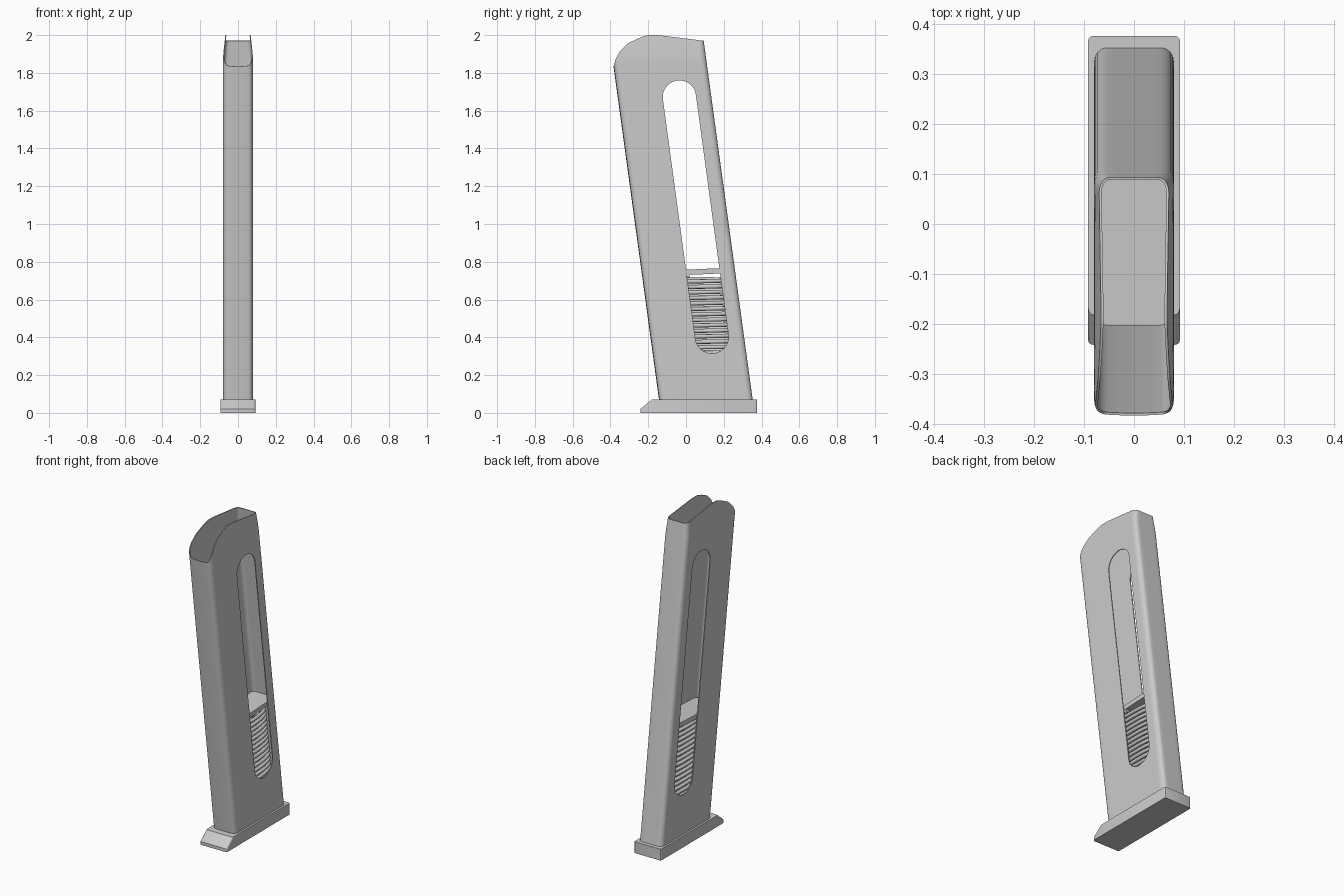
import bpy, bmesh, math

if "Cube" in bpy.data.objects:
    bpy.data.objects.remove(bpy.data.objects["Cube"])

K = 0.1365            # backward lean of the body (dy per dz)
Z0 = 0.07             # top of the base plate
CY, HY, HX = 0.1075, 0.2475, 0.08   # body section at Z0


def lean(y, z):
    return y - K * (z - Z0)


def make(name, bm):
    bmesh.ops.recalc_face_normals(bm, faces=bm.faces)
    me = bpy.data.meshes.new(name)
    bm.to_mesh(me)
    bm.free()
    ob = bpy.data.objects.new(name, me)
    bpy.context.collection.objects.link(ob)
    return ob


def select(ob):
    bpy.ops.object.select_all(action='DESELECT')
    ob.select_set(True)
    bpy.context.view_layer.objects.active = ob


def smooth(ob, angle=30):
    select(ob)
    bpy.ops.object.shade_smooth_by_angle(angle=math.radians(angle))


def prism(pts, hx):
    """Extrude a (y, z) side profile across x."""
    bm = bmesh.new()
    f = bm.faces.new([bm.verts.new((-hx, y, z)) for y, z in pts])
    r = bmesh.ops.extrude_face_region(bm, geom=[f])
    for v in r['geom']:
        if isinstance(v, bmesh.types.BMVert):
            v.co.x = hx
    return bm


def section(hx, hy, rx, ry, bulge=0.0, n_side=36, n_corner=6):
    """Rounded rectangle in (x, y) with finely divided long sides."""
    pts = []
    for sx, sy, a0 in ((1, 1, 0), (-1, 1, 90), (-1, -1, 180), (1, -1, 270)):
        for i in range(n_corner + 1):
            a = math.radians(a0 + 90 * i / n_corner)
            pts.append((sx * (hx - rx) + rx * math.cos(a), sy * (hy - ry) + ry * math.sin(a)))
        if sy == sx:      # short end follows
            y = sy * hy
            pts += [(sx * (hx - rx) * (1 - 2 * j / 6), y) for j in range(1, 6)]
        else:             # long side follows
            x = sx * hx
            pts += [(x, sy * (hy - ry) * (1 - 2 * j / n_side)) for j in range(1, n_side)]
    return [(x, y - (bulge * (1 - (x / hx) ** 2) if y < -hy + ry else 0)) for x, y in pts]


# Top outline of the body, seen from the side
TOP = [(-0.40, 1.80), (-0.381, 1.84), (-0.372, 1.875), (-0.35, 1.915), (-0.31, 1.955),
       (-0.255, 1.982), (-0.205, 2.0), (-0.15, 2.0), (0.12, 1.967)]


def top_z(y0):
    z = 1.9
    for _ in range(40):
        y = min(max(lean(y0, z), TOP[0][0]), TOP[-1][0])
        for (ya, za), (yb, zb) in zip(TOP, TOP[1:]):
            if ya <= y <= yb:
                z = za + (zb - za) * (y - ya) / (yb - ya)
                break
    return z


# Body: leaning thin tube with lips pinched inward at the top
bm = bmesh.new()
outline = section(HX, HY - 0.002, 0.025, 0.03, 0.005)
rings = []
for level in range(9):
    ring = []
    for x, y in outline:
        y0 = CY + y
        if level == 0:
            z = 0.05
        else:
            z = 1.79 + (top_z(y0) - 1.79) * (level - 1) / 7
        pinch = 1 - 0.17 * max(0, (z - 1.86) / 0.14) ** 1.4
        ring.append(bm.verts.new((x * pinch, lean(y0, z), z)))
    rings.append(ring)
for a, b in zip(rings, rings[1:]):
    for i in range(len(a)):
        j = (i + 1) % len(a)
        bm.faces.new((a[i], a[j], b[j], b[i]))
body = make("body", bm)

# Slot cutter: long rounded window through both sides
R, slot = 0.088, []
for cy, cz, a0 in ((-0.035, 1.672, 0), (0.137, 0.403, 180)):
    for i in range(25):
        a = math.radians(a0 + 7.8 + 180 * i / 24)
        slot.append((cy + R * math.cos(a), cz + R * math.sin(a)))
cutter = make("slot_cutter", prism(slot, 0.2))
cutter.hide_render = True

select(body)
sol = body.modifiers.new("wall", 'SOLIDIFY')
sol.thickness, sol.offset = 0.005, -1
cut = body.modifiers.new("slot", 'BOOLEAN')
cut.operation, cut.object, cut.solver = 'DIFFERENCE', cutter, 'EXACT'
for m in ("wall", "slot"):
    bpy.ops.object.modifier_apply(modifier=m)
bpy.data.objects.remove(cutter)
smooth(body, 35)

# Base plate with sloped toe and softened corners
bm = prism([(-0.242, 0), (-0.242, 0.02), (-0.182, Z0), (0.377, Z0), (0.377, 0)], 0.092)
corners = [e for e in bm.edges
           if e.verts[0].co.x == e.verts[1].co.x
           and abs(e.verts[0].co.z - e.verts[1].co.z) > 0.01]
bmesh.ops.bevel(bm, geom=corners, offset=0.01, segments=3, profile=0.5, affect='EDGES')
smooth(make("base_plate", bm))

# Follower plate riding on the spring
bm = bmesh.new()
loops = []
for h in (0.732, 0.76):
    loops.append([])
    for x, y in section(0.073, 0.228, 0.02, 0.02, n_side=4):
        z = h + 0.045 * (y + 0.01 - 0.03)
        loops[-1].append(bm.verts.new((x, lean(CY + y + 0.01, z), z)))
n = len(loops[0])
for i in range(n):
    bm.faces.new((loops[0][i], loops[0][(i + 1) % n], loops[1][(i + 1) % n], loops[1][i]))
for loop in loops:
    bm.faces.new(loop)
smooth(make("follower", bm))

# Spring: flattened coil following the lean of the body
cu = bpy.data.curves.new("spring", 'CURVE')
cu.dimensions, cu.bevel_depth, cu.bevel_resolution = '3D', 0.011, 2
cu.use_fill_caps = True
turns, steps = 22, 36
sp = cu.splines.new('POLY')
sp.points.add(turns * steps)
for i, p in enumerate(sp.points):
    a = 2 * math.pi * i / steps
    z = 0.085 + (0.725 - 0.085) * i / (turns * steps)
    c, s = math.cos(a), math.sin(a)
    x = 0.06 * math.copysign(abs(c) ** 0.8, c)
    y = 0.21 * math.copysign(abs(s) ** 0.8, s)
    p.co = (x, lean(CY + y, z), z, 1)
spring = bpy.data.objects.new("spring", cu)
bpy.context.collection.objects.link(spring)
select(spring)
bpy.ops.object.convert(target='MESH')
smooth(bpy.context.view_layer.objects.active, 60)
